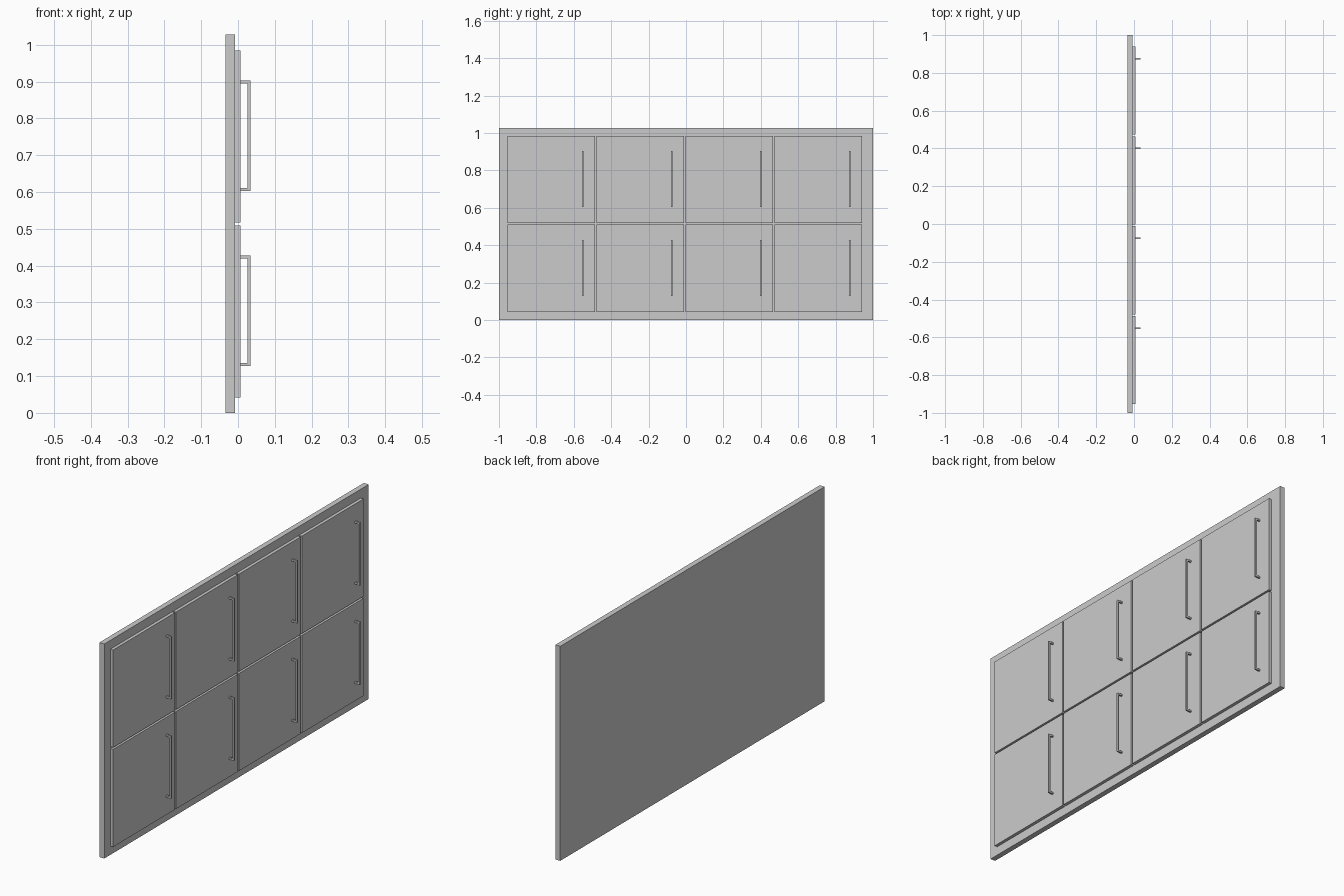
import bpy, bmesh

if "Cube" in bpy.data.objects:
    bpy.data.objects.remove(bpy.data.objects["Cube"])


def mesh_object(name, bm):
    bmesh.ops.recalc_face_normals(bm, faces=bm.faces)
    me = bpy.data.meshes.new(name)
    bm.to_mesh(me)
    bm.free()
    ob = bpy.data.objects.new(name, me)
    bpy.context.collection.objects.link(ob)
    return ob


def prism(name, profile, y0, y1):
    """Extrude an x-z outline along y."""
    bm = bmesh.new()
    face = bm.faces.new([bm.verts.new((x, y0, z)) for x, z in profile])
    ext = bmesh.ops.extrude_face_region(bm, geom=[face])
    verts = [v for v in ext["geom"] if isinstance(v, bmesh.types.BMVert)]
    bmesh.ops.translate(bm, verts=verts, vec=(0, y1 - y0, 0))
    return mesh_object(name, bm)


def box(name, x0, x1, y0, y1, z0, z1):
    return prism(name, [(x0, z0), (x1, z0), (x1, z1), (x0, z1)], y0, y1)


BACK, PANEL, FRONT, GRIP = -0.034, -0.008, 0.007, 0.034
SIZE, PITCH = 0.467, 0.4757
T = 0.008  # handle bar thickness

# Back panel
box("back_panel", BACK, PANEL, -1, 1, 0, 1.027)

# Grid of square doors, each with a U-shaped bar handle
for row in range(2):
    for col in range(4):
        y = -0.954 + col * PITCH
        z = 0.042 + row * PITCH
        box(f"door_{row}_{col}", PANEL, FRONT, y, y + SIZE, z, z + SIZE)

        b, t = z + 0.085, z + 0.385
        outline = [(FRONT, b), (GRIP, b), (GRIP, t), (FRONT, t),
                   (FRONT, t - T), (GRIP - T, t - T),
                   (GRIP - T, b + T), (FRONT, b + T)]
        yc = y + 0.403
        prism(f"handle_{row}_{col}", outline, yc - T / 2, yc + T / 2)
